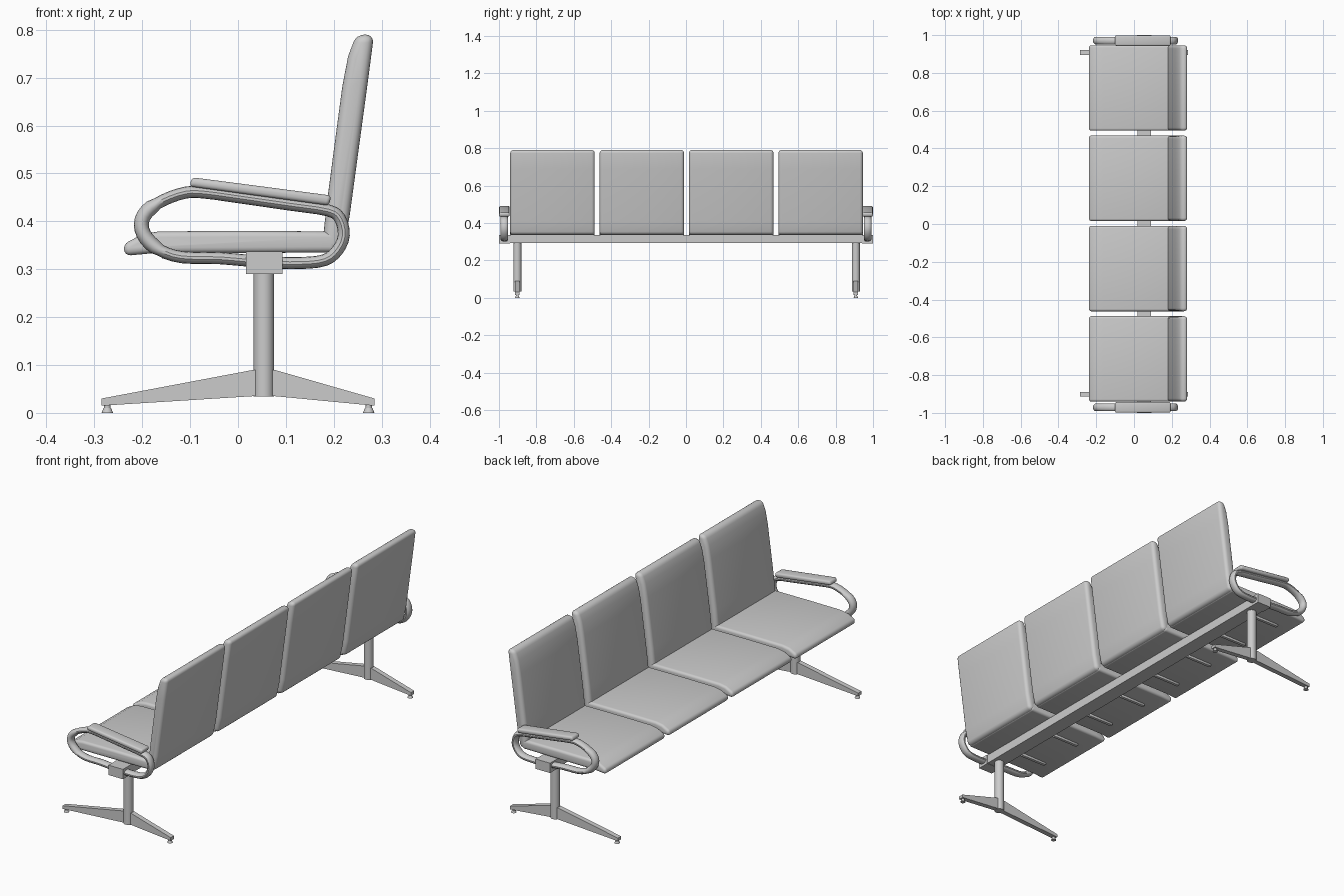
import bpy, bmesh, math
from mathutils import Vector

if "Cube" in bpy.data.objects:
    bpy.data.objects.remove(bpy.data.objects["Cube"])


def finish(bm, name, smooth=True):
    bmesh.ops.recalc_face_normals(bm, faces=bm.faces)
    me = bpy.data.meshes.new(name)
    bm.to_mesh(me)
    bm.free()
    ob = bpy.data.objects.new(name, me)
    bpy.context.collection.objects.link(ob)
    if smooth:
        bpy.ops.object.select_all(action='DESELECT')
        ob.select_set(True)
        bpy.context.view_layer.objects.active = ob
        bpy.ops.object.shade_smooth_by_angle(angle=math.radians(35))
    return ob


def prism(name, profile, y0, y1, bevel=0.0, segments=4):
    """Extrude an (x, z) profile along y and round its crisp edges."""
    bm = bmesh.new()
    a = bm.faces.new([bm.verts.new((x, y0, z)) for x, z in profile])
    ext = bmesh.ops.extrude_face_region(bm, geom=[a])
    for v in ext['geom']:
        if isinstance(v, bmesh.types.BMVert):
            v.co.y = y1
    bmesh.ops.recalc_face_normals(bm, faces=bm.faces)
    if bevel:
        edges = [e for e in bm.edges if e.calc_face_angle(0) > math.radians(30)]
        bmesh.ops.bevel(bm, geom=edges, offset=bevel, segments=segments,
                        profile=0.5, affect='EDGES', clamp_overlap=True)
    return finish(bm, name, bevel > 0)


def box(name, x0, x1, y0, y1, z0, z1):
    return prism(name, [(x0, z0), (x1, z0), (x1, z1), (x0, z1)], y0, y1)


def cone(name, x, y, z0, z1, r0, r1, sides=24):
    bm = bmesh.new()
    bmesh.ops.create_cone(bm, cap_ends=True, segments=sides, radius1=r0,
                          radius2=r1, depth=z1 - z0)
    bmesh.ops.translate(bm, verts=bm.verts, vec=(x, y, (z0 + z1) / 2))
    return finish(bm, name)


def smooth_loop(pts, steps=3):
    """Closed Catmull-Rom curve through the points."""
    out, n = [], len(pts)
    for i in range(n):
        p0, p1, p2, p3 = (Vector(pts[(i + k) % n]) for k in (-1, 0, 1, 2))
        for s in range(steps):
            t = s / steps
            out.append(0.5 * (2 * p1 + (p2 - p0) * t
                              + (2 * p0 - 5 * p1 + 4 * p2 - p3) * t * t
                              + (3 * p1 - p0 - 3 * p2 + p3) * t ** 3))
    return out


def tube_loop(name, pts, y, thick, half_width, sides=14):
    """Oval tube swept round a closed (x, z) path."""
    path = smooth_loop(pts)
    n = len(path)
    bm = bmesh.new()
    rings = []
    for i, p in enumerate(path):
        t = (path[(i + 1) % n] - path[i - 1]).normalized()
        nx, nz = -t.y, t.x
        r = thick * (1.25 if p.x < -0.17 else 1)
        ring = []
        for k in range(sides):
            a = 2 * math.pi * k / sides
            c = r * math.cos(a)
            ring.append(bm.verts.new((p.x + nx * c, y + half_width * math.sin(a),
                                      p.y + nz * c)))
        rings.append(ring)
    for i in range(n):
        a, b = rings[i], rings[(i + 1) % n]
        for k in range(sides):
            m = (k + 1) % sides
            bm.faces.new((a[k], a[m], b[m], b[k]))
    return finish(bm, name)


SEAT = [(-0.236, 0.328), (-0.183, 0.333), (0.205, 0.335), (0.205, 0.379),
        (0.0, 0.38), (-0.165, 0.379), (-0.2, 0.373), (-0.24, 0.352)]
BACK = [(0.178, 0.337), (0.217, 0.337), (0.233, 0.41), (0.271, 0.69), (0.284, 0.79),
        (0.247, 0.79), (0.23, 0.745), (0.218, 0.683), (0.187, 0.45), (0.178, 0.37)]
LOOP = [(0.056, 0.315), (0.129, 0.313), (0.181, 0.319), (0.208, 0.34),
        (0.221, 0.371), (0.213, 0.406), (0.188, 0.423), (0.108, 0.435),
        (0.004, 0.45), (-0.069, 0.46), (-0.11, 0.46), (-0.156, 0.444),
        (-0.19, 0.421), (-0.202, 0.394), (-0.192, 0.365), (-0.163, 0.34),
        (-0.117, 0.325), (-0.038, 0.323)]
PAD = [(-0.102, 0.473), (0.19, 0.433), (0.195, 0.454), (-0.096, 0.492)]
FOOT = [(-0.285, 0.015), (0.033, 0.035), (0.076, 0.035), (0.285, 0.015),
        (0.285, 0.03), (0.076, 0.09), (0.033, 0.09), (-0.285, 0.03)]

# Long beam carrying everything
box("beam", 0.019, 0.091, -0.998, 0.998, 0.292, 0.335)

# Four seats with backrests and underside support ribs
for i in range(4):
    yc = (i - 1.5) * 0.478 + 0.003
    prism(f"seat_{i + 1}", SEAT, yc - 0.226, yc + 0.226, 0.017)
    prism(f"backrest_{i + 1}", BACK, yc - 0.226, yc + 0.226, 0.017)
    for s in (-1, 1):
        yr = yc + s * 0.115
        prism(f"seat_rib_{i + 1}", [(-0.16, 0.322), (-0.02, 0.322),
              (-0.02, 0.338), (-0.16, 0.338)], yr - 0.008, yr + 0.008, 0.004, 2)

# Legs and armrests at both ends
for s, side in ((-1, "left"), (1, "right")):
    y = s * 0.905 + 0.003
    cone(f"{side}_column", 0.054, y, 0.034, 0.295, 0.0215, 0.0215)
    prism(f"{side}_foot", FOOT, y - 0.012, y + 0.012)
    for x in (-0.273, 0.273):
        cone(f"{side}_glide_stem", x, y, 0.008, 0.018, 0.007, 0.007, 16)
        cone(f"{side}_glide_pad", x, y, 0.0, 0.01, 0.012, 0.008, 16)
    ya = s * 0.971
    tube_loop(f"{side}_arm_loop", LOOP, ya, 0.0125, 0.02)
    prism(f"{side}_arm_pad", PAD, ya - 0.028, ya + 0.028, 0.008, 3)
    box(f"{side}_arm_clamp", 0.017, 0.093, ya - 0.029, ya + 0.029, 0.29, 0.337)
